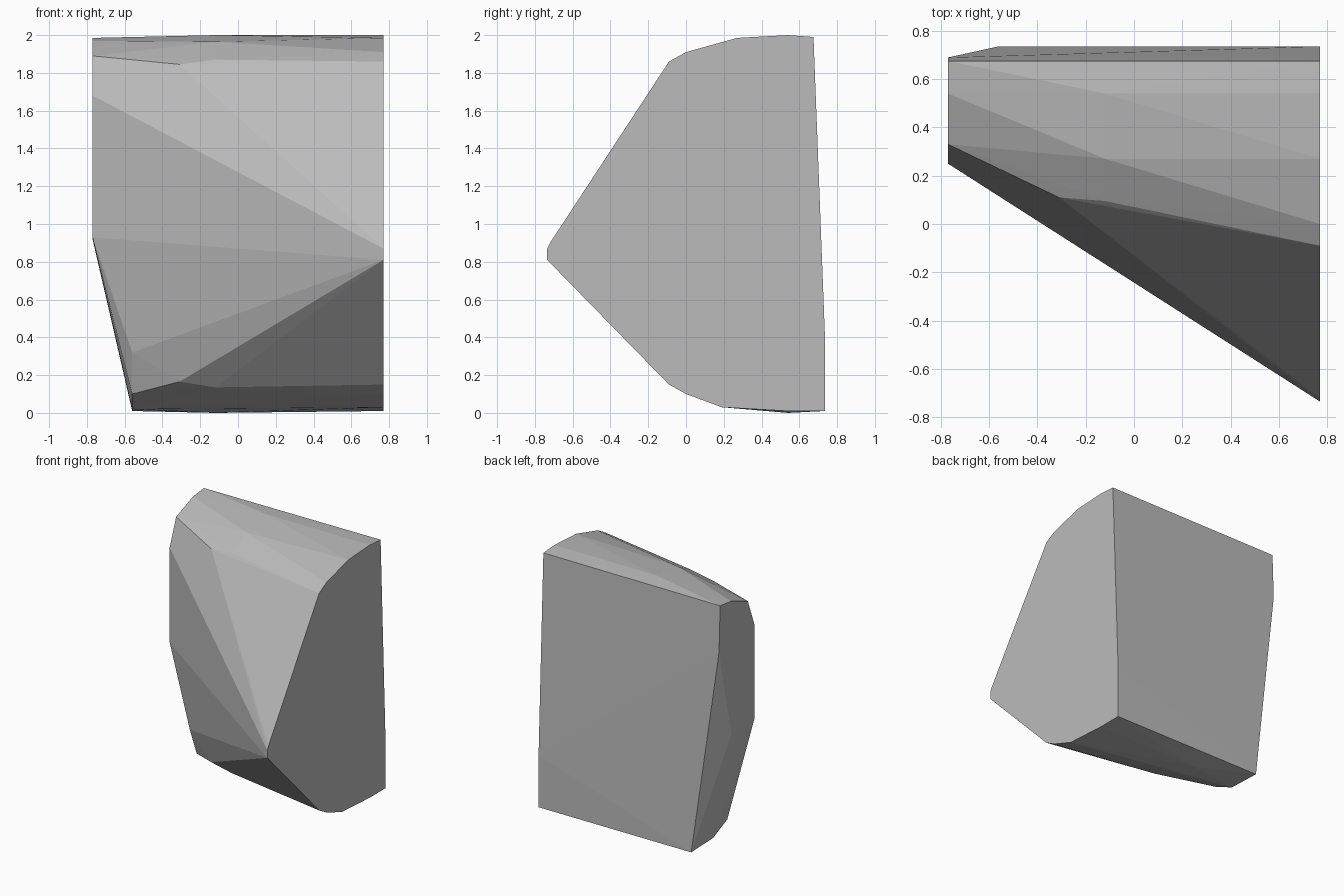
import bpy, bmesh

if "Cube" in bpy.data.objects:
    bpy.data.objects.remove(bpy.data.objects["Cube"])

# Cross-sections of the boulder: x position -> outline points (y, z)
SECTIONS = {
    0.77: [(-0.09, 1.86), (0, 1.91), (0.27, 1.985), (0.54, 2.0), (0.675, 1.99),
           (0.735, 0.42), (0.735, 0.01), (0.54, 0.01), (0.19, 0.03), (0, 0.10),
           (-0.09, 0.15), (-0.735, 0.81), (-0.735, 0.87), (-0.72, 0.90)],
    -0.12: [(0.095, 1.87), (0.27, 1.965), (0.54, 2.0), (0.095, 0.135), (0.54, 0.0)],
    -0.31: [(0.11, 1.845), (0.11, 0.165)],
    -0.56: [(0.735, 0.01), (0.46, 0.02), (0.285, 0.10), (0.20, 0.32)],
    -0.77: [(0.675, 1.985), (0.54, 1.97), (0.33, 1.89), (0.25, 1.68),
            (0.25, 0.93), (0.535, 0.92), (0.689, 1.62)],
}

# Skin the sections with a faceted convex hull
bm = bmesh.new()
for x, outline in SECTIONS.items():
    for y, z in outline:
        bm.verts.new((x, y, z))
hull = bmesh.ops.convex_hull(bm, input=bm.verts[:])
spare = {v for v in hull["geom_interior"] + hull["geom_unused"]
         if isinstance(v, bmesh.types.BMVert)}
bmesh.ops.delete(bm, geom=list(spare), context='VERTS')
bmesh.ops.dissolve_limit(bm, angle_limit=0.005, verts=bm.verts[:], edges=bm.edges[:])
bmesh.ops.recalc_face_normals(bm, faces=bm.faces[:])

mesh = bpy.data.meshes.new("rock_block")
bm.to_mesh(mesh)
bm.free()
rock = bpy.data.objects.new("rock_block", mesh)
bpy.context.collection.objects.link(rock)

# Stone colour
stone = bpy.data.materials.new("stone grey")
stone.diffuse_color = (0.5, 0.5, 0.5, 1)
stone.use_nodes = True
stone.node_tree.nodes["Principled BSDF"].inputs["Base Color"].default_value = stone.diffuse_color
mesh.materials.append(stone)
